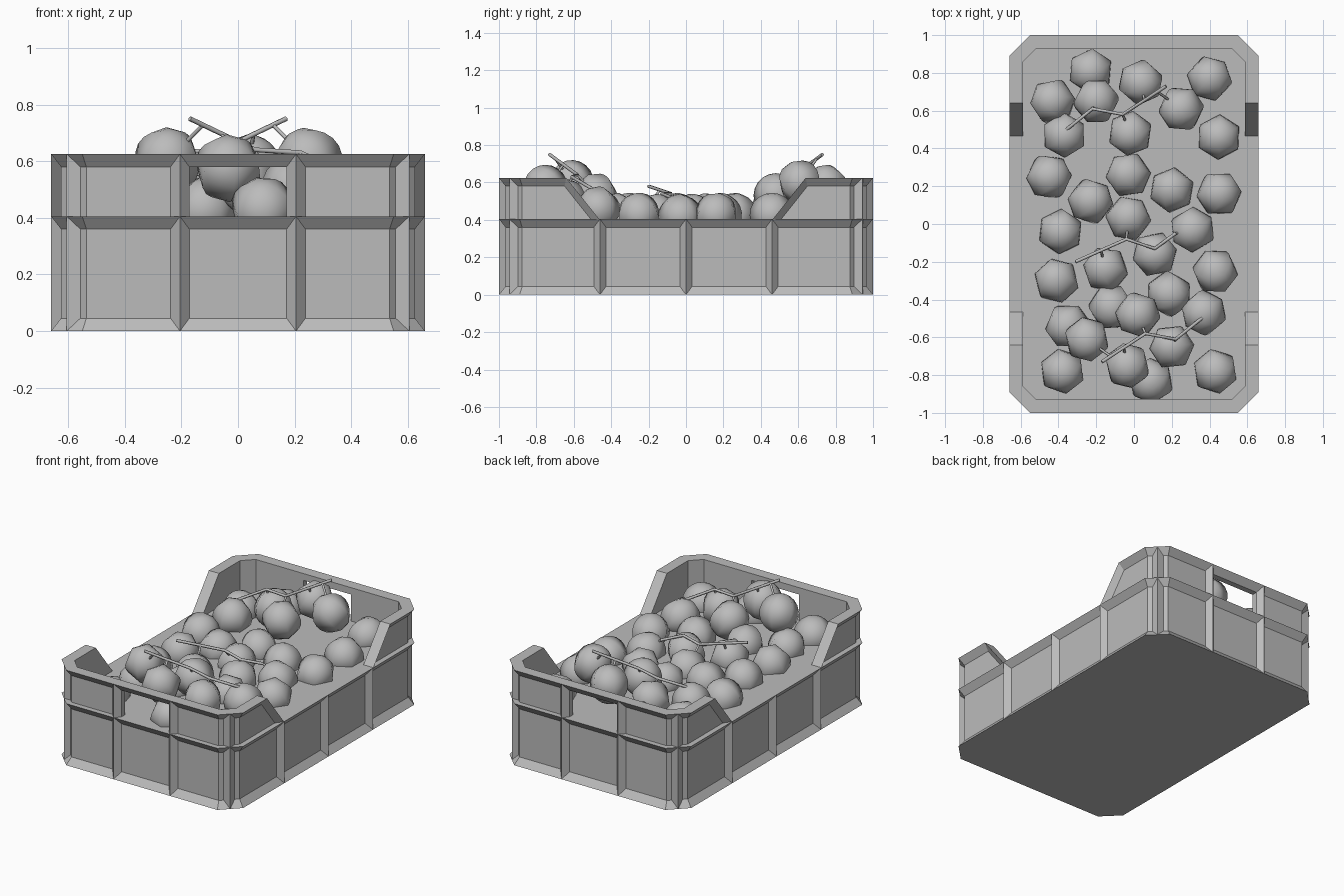
import bpy, bmesh, math, random
from mathutils import Vector, Matrix, Euler

cube = bpy.data.objects.get("Cube")
if cube:
    bpy.data.objects.remove(cube, do_unlink=True)
random.seed(4)

grey = bpy.data.materials.new("plain grey")
grey.use_nodes = True
grey.diffuse_color = (0.5, 0.5, 0.5, 1)
grey.node_tree.nodes["Principled BSDF"].inputs["Base Color"].default_value = (0.5, 0.5, 0.5, 1)

HX, HY, CUT = 0.66, 1.0, 0.11      # footprint half sizes and corner cut
DEEP, WALL = 0.035, 0.073          # panel recess and wall thickness
DECK, TOP, BEVEL = 0.405, 0.625, 0.045


def add_object(name, bm, smooth=False):
    bmesh.ops.recalc_face_normals(bm, faces=bm.faces)
    for f in bm.faces:
        f.smooth = smooth
    mesh = bpy.data.meshes.new(name)
    bm.to_mesh(mesh)
    bm.free()
    mesh.materials.append(grey)
    ob = bpy.data.objects.new(name, mesh)
    bpy.context.collection.objects.link(ob)
    return ob


def outline(inset):
    """Rectangle with cut corners, moved inwards by inset."""
    x, y = HX - inset, HY - inset
    c = CUT - inset * (2 - math.sqrt(2))
    quarter = [(x, y - c), (x - c, y)]
    half = quarter + [(-a, b) for a, b in reversed(quarter)]
    return half + [(-a, -b) for a, b in half]


def loft(bm, profile, closed):
    """Join outlines given as (inset, height)."""
    rings = [[bm.verts.new((x, y, z)) for x, y in outline(d)] for d, z in profile]
    n = len(rings[0])
    pairs = list(zip(rings, rings[1:]))
    if closed:
        pairs.append((rings[-1], rings[0]))
    else:
        bm.faces.new(rings[0])
        bm.faces.new(rings[-1])
    for a, b in pairs:
        for i in range(n):
            j = (i + 1) % n
            bm.faces.new((a[i], a[j], b[j], b[i]))


def prism(bm, start, end):
    """Skin between two triangles."""
    a = [bm.verts.new(p) for p in start]
    b = [bm.verts.new(p) for p in end]
    for i in range(3):
        j = (i + 1) % 3
        bm.faces.new((a[i], a[j], b[j], b[i]))
    bm.faces.new(a)
    bm.faces.new(b)


# Lower crate body, filled up to the deck
bm = bmesh.new()
loft(bm, [(0, 0), (DEEP, BEVEL), (DEEP, DECK - BEVEL), (0, DECK)], False)
add_object("crate_body", bm)

# Raised end walls: a full ring trimmed by sloping planes
cutter_bm = bmesh.new()
bmesh.ops.create_cube(cutter_bm, size=1, matrix=Matrix.Translation((0, 0, DECK + 0.0375))
                      @ Matrix.Diagonal((0.345, 3, 0.275, 1)))
cutter = add_object("handle_cutter", cutter_bm)
cutter.hide_render = True
cutter.hide_viewport = True
for side, name in ((-1, "front_end_wall"), (1, "back_end_wall")):
    bm = bmesh.new()
    loft(bm, [(DEEP, DECK), (DEEP, TOP - BEVEL), (0, TOP), (WALL, TOP), (WALL, DECK)], True)
    bmesh.ops.recalc_face_normals(bm, faces=bm.faces)
    cut = bmesh.ops.bisect_plane(bm, geom=bm.verts[:] + bm.edges[:] + bm.faces[:],
                                 plane_co=(0, side * 0.465, DECK),
                                 plane_no=(0, side * -0.22, 0.175), clear_outer=True)
    edges = [e for e in cut["geom_cut"] if isinstance(e, bmesh.types.BMEdge)]
    bmesh.ops.holes_fill(bm, edges=edges)
    wall = add_object(name, bm)
    hole = wall.modifiers.new("handle_hole", 'BOOLEAN')
    hole.object = cutter
    hole.solver = 'EXACT'

# Sloping flanges on the ends of the raised walls
for sx in (-1, 1):
    for sy in (-1, 1):
        bm = bmesh.new()
        tri = lambda y, z: [(sx * HX, sy * y, z), (sx * (HX - DEEP), sy * y, z),
                            (sx * (HX - DEEP), sy * (y + BEVEL), z)]
        prism(bm, tri(0.465, DECK), tri(0.64, TOP))
        add_object("slope_flange", bm)

# Upright V ribs around the walls
mid = CUT / 2
ribs = [(HX, 0, 1, 0, DECK), (HX, 0.46, 1, 0, DECK), (0.205, HY, 0, 1, TOP),
        (HX - mid, HY - mid, 1, 1, TOP)]
for x, y, nx, ny, top in ribs:
    for sx in (-1, 1):
        for sy in ((1,) if y == 0 else (-1, 1)):
            ridge = Vector((x * sx, y * sy, 0))
            n = Vector((nx * sx, ny * sy, 0)).normalized()
            side = Vector((-n.y, n.x, 0)) * 0.033
            tri = [ridge, ridge - n * DEEP + side, ridge - n * DEEP - side]
            bm = bmesh.new()
            prism(bm, [p + Vector((0, 0, 0.001)) for p in tri],
                  [p + Vector((0, 0, top - 0.001)) for p in tri])
            add_object("wall_rib", bm)


def fruit(x, y, z):
    bm = bmesh.new()
    bmesh.ops.create_uvsphere(bm, u_segments=6, v_segments=10, radius=0.12)
    turn = Euler((random.uniform(-0.6, 0.6), random.uniform(-0.6, 0.6), random.uniform(0, 6)))
    bm.transform(Matrix.Translation((x, y, z)) @ turn.to_matrix().to_4x4())
    add_object("fruit", bm, True)


def twig(name, points, radius):
    curve = bpy.data.curves.new(name, 'CURVE')
    curve.dimensions = '3D'
    curve.bevel_depth = radius
    curve.bevel_resolution = 1
    curve.use_fill_caps = True
    line = curve.splines.new('POLY')
    line.points.add(len(points) - 1)
    for p, co in zip(line.points, points):
        p.co = (*co, 1)
    curve.materials.append(grey)
    bpy.context.collection.objects.link(bpy.data.objects.new(name, curve))


def bunch(vine, fruits, turn):
    """Vine with fruits and short stalks, turned half round if turn is -1."""
    vine = [Vector((x * turn, y * turn, z)) for x, y, z in vine]
    twig("vine", vine, 0.009)
    for x, y, z in fruits:
        c = Vector((x * turn, y * turn, z))
        fruit(*c)
        # stalk from the nearest point along the vine
        spots = [a.lerp(b, t / 10) for a, b in zip(vine, vine[1:]) for t in range(1, 11)]
        near = min(spots, key=lambda p: (p - c).length)
        twig("stalk", [near, near.lerp(c, 0.6)], 0.007)


# Two high bunches and one low bunch
high_vine = [(-0.17, -0.73, 0.75), (0.06, -0.58, 0.64), (0.22, -0.61, 0.63), (0.37, -0.49, 0.56)]
high_fruit = [(-0.25, -0.61, 0.6), (-0.035, -0.75, 0.575), (0.02, -0.48, 0.53),
              (0.2, -0.65, 0.5), (0.37, -0.47, 0.46)]
bunch(high_vine, high_fruit, 1)
bunch(high_vine, high_fruit, -1)
bunch([(-0.31, -0.2, 0.58), (-0.04, -0.08, 0.54), (0.11, -0.13, 0.54), (0.22, -0.05, 0.51)],
      [(-0.15, -0.24, 0.42), (0.11, -0.16, 0.42), (0.31, -0.03, 0.42), (-0.03, 0.03, 0.42)], 1)

# Loose fruits sunk into the deck
for x, y in [(-0.23, 0.81), (0.4, 0.77), (-0.43, 0.65), (0.45, 0.46), (-0.45, 0.25),
             (-0.03, 0.26), (0.2, 0.18), (0.45, 0.16), (-0.23, 0.12), (-0.39, -0.04),
             (-0.41, -0.3), (0.43, -0.25), (0.185, -0.37), (-0.12, -0.44), (-0.35, -0.54),
             (-0.38, -0.78), (0.43, -0.78), (0.09, -0.83)]:
    fruit(x, y, 0.425)
